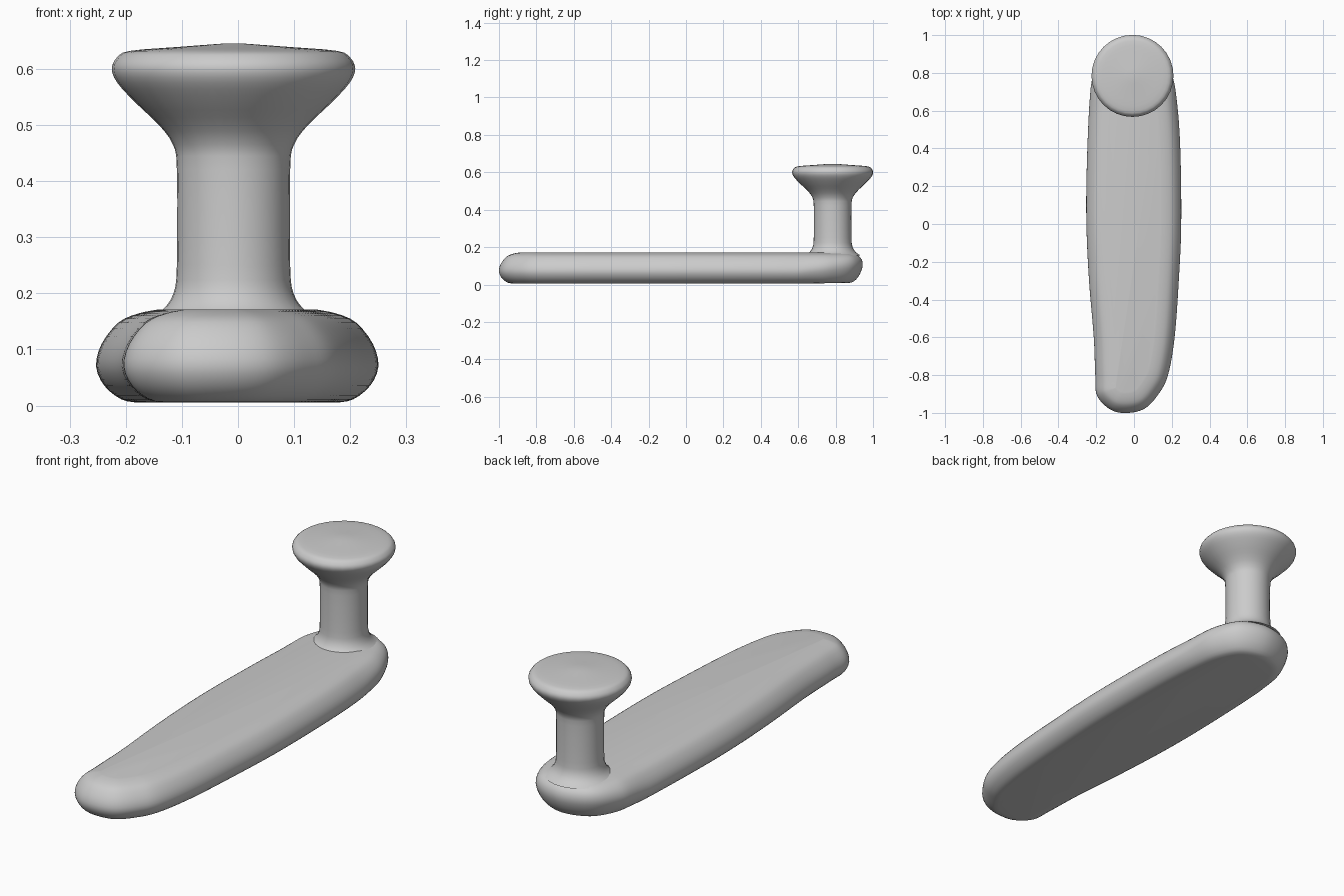
import bpy, bmesh, math
from mathutils import Vector

cube = bpy.data.objects.get("Cube")
if cube:
    bpy.data.objects.remove(cube)

grey = bpy.data.materials.new("plain_grey")
grey.use_nodes = True
colour = (0.6, 0.6, 0.6, 1)
grey.diffuse_color = colour
grey.node_tree.nodes["Principled BSDF"].inputs["Base Color"].default_value = colour


def smooth_loop(points, steps, closed=True):
    """Catmull-Rom curve through the points."""
    pts = [Vector(p) for p in points]
    n = len(pts)
    pick = (lambda i: pts[i % n]) if closed else (lambda i: pts[max(0, min(n - 1, i))])
    out = []
    for i in range(n if closed else n - 1):
        a, b, c, d = (pick(i + k) for k in (-1, 0, 1, 2))
        for s in range(steps):
            t = s / steps
            out.append(0.5 * (2 * b + (c - a) * t + (2 * a - 5 * b + 4 * c - d) * t * t
                              + (3 * b - a - 3 * c + d) * t ** 3))
    return out if closed else out + [pts[-1]]


def skin_rings(name, rings):
    """Bridge matching rings from bottom to top and cap both ends."""
    bm = bmesh.new()
    loops = [[bm.verts.new(p) for p in ring] for ring in rings]
    n = len(loops[0])
    for low, high in zip(loops, loops[1:]):
        for i in range(n):
            j = (i + 1) % n
            bm.faces.new((low[i], low[j], high[j], high[i]))
    bm.faces.new(loops[0][::-1])
    bm.faces.new(loops[-1])
    bmesh.ops.recalc_face_normals(bm, faces=bm.faces)
    mesh = bpy.data.meshes.new(name)
    bm.to_mesh(mesh)
    bm.free()
    mesh.materials.append(grey)
    obj = bpy.data.objects.new(name, mesh)
    bpy.context.collection.objects.link(obj)
    for o in bpy.context.selected_objects:
        o.select_set(False)
    bpy.context.view_layer.objects.active = obj
    obj.select_set(True)
    bpy.ops.object.shade_smooth_by_angle(angle=math.radians(50))
    return obj


# Long rounded slab: plan outline, inset along its normals at each height
outline = smooth_loop([
    (-0.03, -1), (0.06, -0.975), (0.13, -0.9), (0.18, -0.8), (0.215, -0.6),
    (0.237, -0.3), (0.25, 0), (0.245, 0.4), (0.227, 0.65), (0.2, 0.79),
    (0.13, 0.9), (0, 0.945), (-0.14, 0.9), (-0.213, 0.79), (-0.235, 0.65),
    (-0.25, 0.3), (-0.252, 0), (-0.238, -0.3), (-0.213, -0.6), (-0.205, -0.8),
    (-0.195, -0.91), (-0.12, -0.985)], 6)
count = len(outline)
normals = []
for i in range(count):
    t = (outline[(i + 1) % count] - outline[i - 1]).normalized()
    normals.append(Vector((t.y, -t.x)))

edge = smooth_loop([(0.075, 0.005), (0.045, 0.011), (0.015, 0.035), (0, 0.07),
                    (0.01, 0.11), (0.04, 0.148), (0.075, 0.164), (0.11, 0.171)], 3, False)
rings = []
for inset, z in edge:
    ring = []
    for p, nrm in zip(outline, normals):
        # The rear end bulges higher up than the rest
        lift = max(0, min(1, (p.y - 0.6) / 0.3))
        height = z + lift * 0.035 * math.sin(math.pi * min(1, z / 0.17))
        q = p - nrm * inset
        ring.append((q.x, q.y, height))
    rings.append(ring)
skin_rings("base_slab", rings)

# Flared post and knob turned around one axis
profile = smooth_loop([
    (0.15, 0.155), (0.125, 0.172), (0.107, 0.2), (0.101, 0.25), (0.101, 0.42),
    (0.108, 0.465), (0.133, 0.5), (0.175, 0.54), (0.207, 0.575), (0.217, 0.6),
    (0.208, 0.62), (0.185, 0.632), (0.1, 0.639), (0.02, 0.645)], 3, False)
sides = 32
rings = [[(-0.008 + r * math.cos(2 * math.pi * k / sides),
           0.784 + r * math.sin(2 * math.pi * k / sides), z) for k in range(sides)]
         for r, z in profile]
skin_rings("knob_post", rings)
